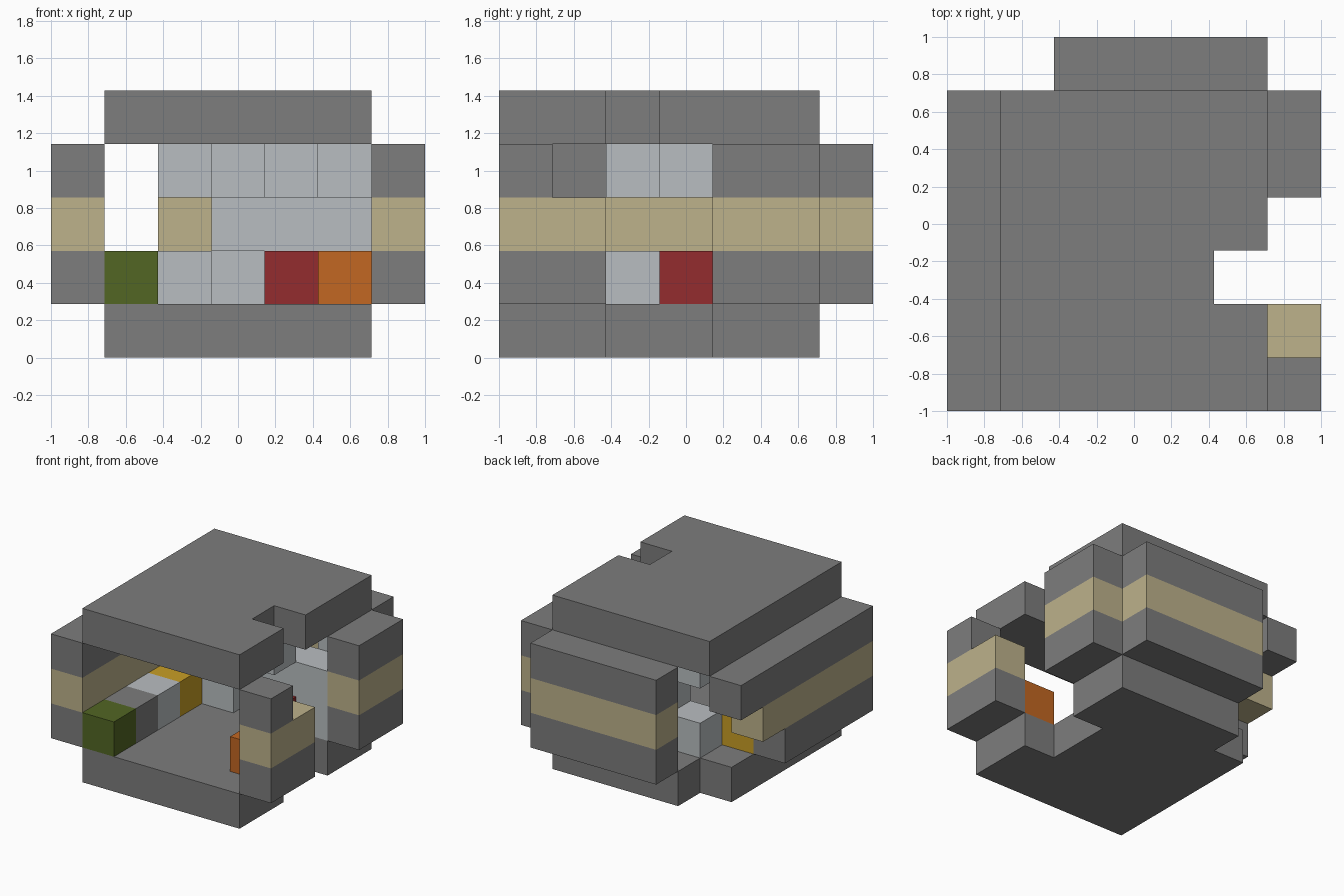
import bpy
import bmesh

if "Cube" in bpy.data.objects:
    bpy.data.objects.remove(bpy.data.objects["Cube"], do_unlink=True)

CELL = 2 / 7  # edge of one building block


def linear(c):
    c /= 255
    return c / 12.92 if c <= 0.04045 else ((c + 0.055) / 1.055) ** 2.4


def material(name, *rgb):
    colour = [linear(c) for c in rgb] + [1.0]
    mat = bpy.data.materials.new(name)
    mat.diffuse_color = colour
    mat.use_nodes = True
    mat.node_tree.nodes["Principled BSDF"].inputs["Base Color"].default_value = colour
    return mat


STONE = material("stone grey", 125, 125, 125)
WOOD = material("pale wood", 189, 178, 139)
METAL = material("light grey", 185, 190, 193)
GREEN = material("moss green", 82, 102, 36)
RED = material("dark red", 147, 44, 46)
ORANGE = material("orange", 194, 103, 34)
YELLOW = material("golden yellow", 200, 158, 38)


def slab(name, outline, bottom, mats):
    """Extrude a block-grid outline upward, one layer per material."""
    bm = bmesh.new()
    rings = [[bm.verts.new((x * CELL - 1, y * CELL - 1, (bottom + k) * CELL))
              for x, y in outline] for k in range(len(mats) + 1)]
    used = list(dict.fromkeys(mats))
    n = len(outline)
    for k, mat in enumerate(mats):
        for i in range(n):
            j = (i + 1) % n
            face = bm.faces.new((rings[k][i], rings[k][j], rings[k + 1][j], rings[k + 1][i]))
            face.material_index = used.index(mat)
    bm.faces.new(rings[0][::-1]).material_index = used.index(mats[0])
    bm.faces.new(rings[-1]).material_index = used.index(mats[-1])
    bmesh.ops.recalc_face_normals(bm, faces=bm.faces)
    mesh = bpy.data.meshes.new(name)
    bm.to_mesh(mesh)
    bm.free()
    for mat in used:
        mesh.materials.append(mat)
    obj = bpy.data.objects.new(name, mesh)
    bpy.context.collection.objects.link(obj)
    return obj


def rect(x0, x1, y0, y1):
    return [(x0, y0), (x1, y0), (x1, y1), (x0, y1)]


# Floor with a doorway recess and a missing back corner
slab("floor", [(1, 0), (6, 0), (6, 2), (5, 2), (5, 4), (6, 4), (6, 6),
               (2, 6), (2, 5), (1, 5)], 0, [STONE])
# Roof with a notch over the doorway
slab("roof", [(1, 0), (6, 0), (6, 2), (5, 2), (5, 3), (6, 3), (6, 6), (1, 6)], 4, [STONE])

# Banded walls
BANDS = [STONE, WOOD, STONE]
slab("back_wall", rect(2, 6, 6, 7), 1, BANDS)
slab("left_wall", rect(6, 7, 4, 6), 1, BANDS)
slab("front_pillar", rect(6, 7, 0, 1), 1, BANDS)
slab("door_post", rect(6, 7, 1, 2), 1, BANDS[:2])

# Right wall, each layer reaching one block further back
for k, mat in enumerate(BANDS):
    slab(f"right_wall_layer_{k + 1}", rect(0, 1, 0, 4 + k), 1 + k, [mat])

# Furniture blocks standing on the floor
FURNITURE = [
    ("green_block", 1, 0, GREEN), ("stone_block", 1, 1, STONE),
    ("metal_block", 1, 2, METAL), ("yellow_block", 1, 3, YELLOW),
    ("counter_end", 2, 4, METAL), ("counter_back", 3, 5, METAL),
    ("red_block", 4, 3, RED), ("orange_block", 5, 1, ORANGE),
]
for name, x, y, mat in FURNITURE:
    slab(name, rect(x, x + 1, y, y + 1), 1, [mat])

# Inner partition
slab("partition_base", rect(4, 6, 4, 5), 1, [METAL])
slab("partition_shelf", rect(3, 6, 4, 5), 2, [METAL])

# Blocks hung under the roof
for x, y in [(2, 4), (3, 2), (4, 3), (5, 5)]:
    slab(f"ceiling_block_{x - 1}", rect(x, x + 1, y, y + 1), 3, [METAL])
